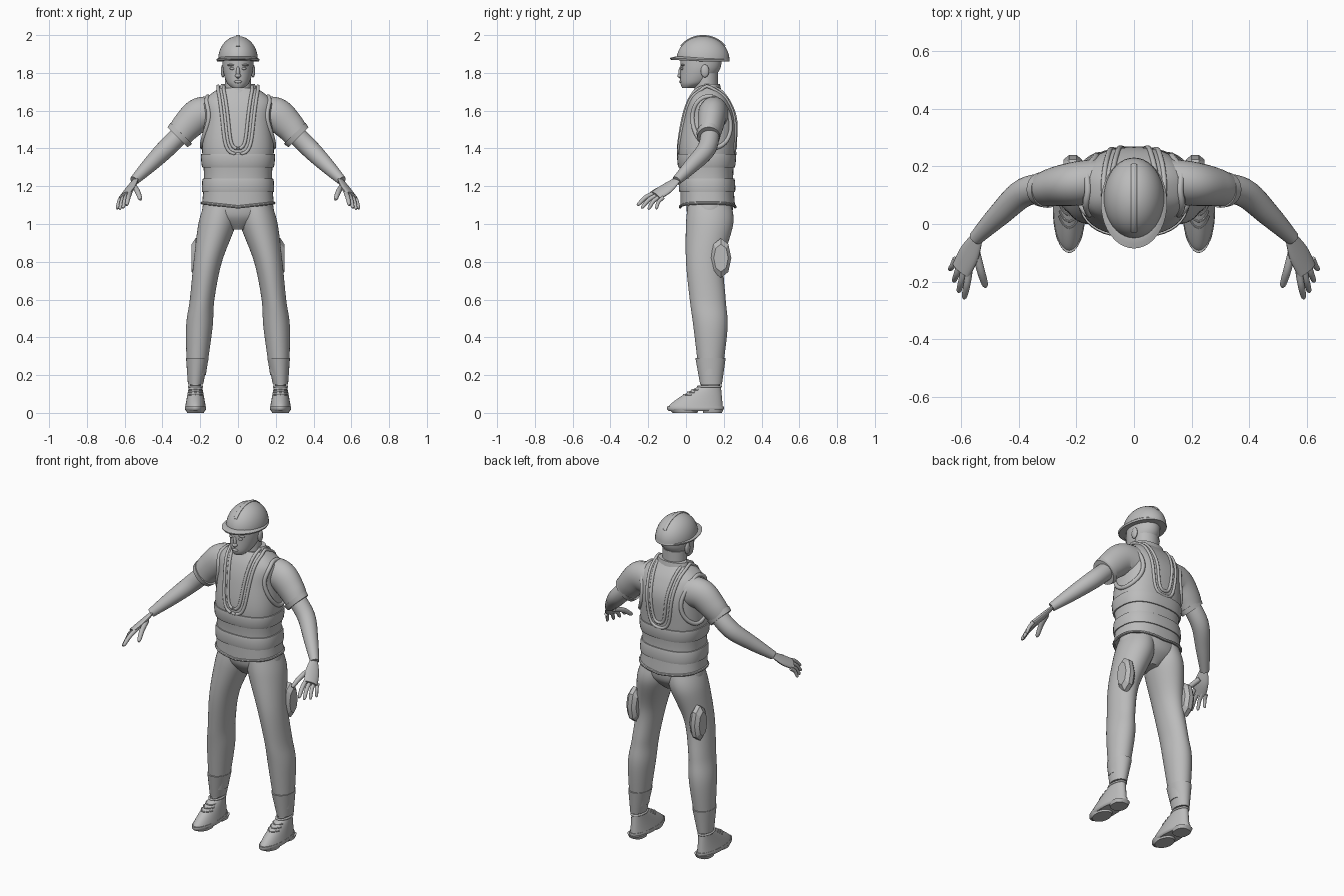
import bpy, bmesh, math
from mathutils import Vector

if "Cube" in bpy.data.objects:
    bpy.data.objects.remove(bpy.data.objects["Cube"])

grey = bpy.data.materials.new("plain grey")
grey.use_nodes = True
grey.diffuse_color = (.5, .5, .5, 1)
grey.node_tree.nodes["Principled BSDF"].inputs["Base Color"].default_value = grey.diffuse_color


def smooth_rows(rows, steps=8):
    """Catmull-Rom interpolation through rows of numbers."""
    result = []
    last = len(rows) - 1
    for i in range(last):
        before, start, end, after = rows[max(i - 1, 0)], rows[i], rows[i + 1], rows[min(i + 2, last)]
        for step in range(steps):
            t = step / steps
            result.append([b + t / 2 * (c - a + t * (2 * a - 5 * b + 4 * c - d + t * (3 * (b - c) + d - a)))
                           for a, b, c, d in zip(before, start, end, after)])
    return result + [list(rows[-1])]


def loft(name, rings, mirror=False, closed=False, sharp=40):
    """Skin a list of point rings into one smooth part."""
    bm = bmesh.new()
    loops = [[bm.verts.new(point) for point in ring] for ring in rings]
    pairs = list(zip(loops, loops[1:] + loops[:1]))
    for lower, upper in pairs if closed else pairs[:-1]:
        for i in range(len(lower)):
            bm.faces.new((lower[i - 1], lower[i], upper[i], upper[i - 1]))
    if not closed:
        bm.faces.new(loops[0])
        bm.faces.new(loops[-1])
    bmesh.ops.recalc_face_normals(bm, faces=bm.faces)
    mesh = bpy.data.meshes.new(name)
    bm.to_mesh(mesh)
    bm.free()
    mesh.shade_smooth()
    mesh.set_sharp_from_angle(angle=math.radians(sharp))
    mesh.materials.append(grey)
    part = bpy.data.objects.new(name, mesh)
    bpy.context.collection.objects.link(part)
    if mirror:
        part.modifiers.new("mirror", "MIRROR").use_mirror_merge = False
    return part


def circle(count):
    return [(math.cos(math.tau * i / count), math.sin(math.tau * i / count)) for i in range(count)]


def flat_ring(z, half, front, back, x=0, power=2.0):
    """Horizontal superellipse between a front and a back depth."""
    def bend(value):
        return math.copysign(abs(value) ** (2 / power), value)
    return [Vector((x + half * bend(c), (front + back) / 2 + (back - front) / 2 * bend(s), z))
            for c, s in circle(40)]


def stack(name, rows, steps=8, power=2.0, mirror=False):
    return loft(name, [flat_ring(*row, power=power) for row in smooth_rows(rows, steps)], mirror)


def sweep(name, rows, side, flat=1, steps=6, sides=20, mirror=True, closed=False):
    """Tube through rows of x, y, z, radius; flat thins it across the side direction."""
    rows = smooth_rows(rows, steps)
    points = [Vector(row[:3]) for row in rows]
    last = len(points) - 1
    rings = []
    for i, point in enumerate(points):
        ahead = points[0 if closed and i == last else min(i + 1, last)]
        behind = points[i - 1 if closed else max(i - 1, 0)]
        along = (ahead - behind).normalized()
        wide = Vector(side) - along * along.dot(Vector(side))
        wide = (wide if wide.length > .1 else along.orthogonal()).normalized()
        thin = along.cross(wide) * flat
        rings.append([point + rows[i][3] * (wide * c + thin * s) for c, s in circle(sides)])
    return loft(name, rings, mirror, closed)


def blob(name, centre, size, mirror=False, half=False):
    """Ellipsoid, or only its upper half."""
    (x, y, z), (wide, deep, high) = centre, size
    rings = []
    for i in range(0 if half else -11, 12):
        angle = math.pi / 2 * i / 12
        reach = math.cos(angle)
        rings.append(flat_ring(z + high * math.sin(angle), wide * reach, y - deep * reach, y + deep * reach, x))
    return loft(name, rings, mirror)


# Vest torso: height, half width, front, back
BOXY = 2.5
SIDEWAYS, UPWARD = (1, 0, 0), (0, 0, 1)
vest = smooth_rows([(1.09, .19, -.03, .26), (1.25, .18, -.03, .25), (1.4, .19, -.04, .26),
                    (1.55, .18, -.02, .265), (1.65, .18, .01, .23), (1.72, .1, .05, .18)])


def vest_at(z):
    for lower, upper in zip(vest, vest[1:]):
        if z <= upper[0]:
            t = (z - lower[0]) / (upper[0] - lower[0])
            return [a + (b - a) * t for a, b in zip(lower, upper)]
    return vest[-1]


def bulge(offset, radius):
    return (1 - min(1, abs(offset / radius)) ** BOXY) ** (1 / BOXY)


def vest_depth(x, z, facing):
    half, front, back = vest_at(z)[1:]
    return (front + back) / 2 + facing * (back - front) / 2 * bulge(x, half)


def vest_side(y, z):
    half, front, back = vest_at(z)[1:]
    return half * bulge(y - (front + back) / 2, (back - front) / 2)


# The hem rises at the hips
body = loft("vest", [flat_ring(*row, power=BOXY) for row in vest])
for vertex in body.data.vertices:
    vertex.co.z += abs(vertex.co.x) * max(0, 1.2 - vertex.co.z)
hem = flat_ring(*vest[0], power=BOXY)
sweep("vest_hem", [(p.x, p.y, p.z + .11 * abs(p.x), .008) for p in hem],
      UPWARD, steps=1, sides=8, mirror=False, closed=True)

# Raised bands around the waist
for name, low in (("lower_band", 1.17), ("upper_band", 1.3)):
    rings = []
    for share, grow in ((0, -.01), (0, .006), (.2, .009), (.8, .009), (1, .006), (1, -.01)):
        z, half, front, back = vest_at(low + .07 * share)
        rings.append(flat_ring(z, half + grow, front - grow, back + grow, power=BOXY))
    loft(name, rings, closed=True)

# Looped piping running over both shoulders, front and back
for name, spread, low in (("outer_piping", .075, 1.37), ("inner_piping", .045, 1.4)):
    def strap(facing):
        path = []
        for i in range(25):
            t = i / 24
            x = spread * (1 - (1 - t) ** 4) + .03 * t ** 4
            z = low + (1.71 - low) * t * t
            path.append((x, vest_depth(x, z, facing), z, .009))
        return path
    over = (spread + .03, .11, 1.73, .009)
    sweep(name, strap(-1) + [over] + strap(1)[::-1], SIDEWAYS, steps=2, sides=10)

# Armhole piping wrapped on the sides of the vest
armhole = []
for c, s in circle(40):
    y, z = .135 + .1 * c - .015 * s, 1.54 + .135 * s
    armhole.append((vest_side(y, z), y, z, .012))
sweep("armhole_piping", armhole, SIDEWAYS, steps=1, sides=10, closed=True)

# Collars, neck and head
stack("shirt_collar", [(1.66, .09, .02, .18), (1.71, .07, .04, .17)])
stack("vest_collar", [(1.69, .11, .06, .19), (1.74, .09, .08, .18)])
stack("neck", [(1.62, .07, .04, .17), (1.8, .07, .05, .17)])
stack("head", [(1.72, .03, -.02, .04), (1.75, .06, -.03, .12), (1.82, .08, -.03, .18), (1.9, .08, -.03, .19)])
blob("nose", (0, -.03, 1.785), (.016, .016, .012))
blob("nose_bridge", (0, -.027, 1.8), (.01, .013, .035))
blob("lips", (0, -.028, 1.753), (.02, .008, .008))
blob("eye", (.03, -.02, 1.823), (.014, .009, .007), mirror=True)
blob("brow", (.034, -.017, 1.841), (.024, .011, .006), mirror=True)
blob("ear", (.08, .1, 1.81), (.011, .022, .034), mirror=True)

# Hard hat: dome, brim and crest
blob("helmet_dome", (0, .09, 1.87), (.105, .14, .125), half=True)
brim = stack("helmet_brim", [(1.86, .11, -.08, .23), (1.87, .115, -.085, .23), (1.88, .1, -.05, .22)], steps=2)
for vertex in brim.data.vertices:
    vertex.co.z += .05 * max(0, .1 - vertex.co.y)
crest = []
for i in range(25):
    angle = math.radians(34 + 112 * i / 24)
    crest.append((0, .09 - .14 * math.cos(angle), 1.87 + .125 * math.sin(angle), .011))
sweep("helmet_crest", crest, SIDEWAYS, flat=.5, steps=1, mirror=False)

# Arms with short sleeves
slope = (1, 0, 1)
sweep("sleeve", [(.12, .15, 1.58, .09), (.2, .14, 1.58, .09), (.27, .13, 1.52, .08), (.31, .12, 1.47, .07)],
      slope, flat=.85, sides=32)
sweep("sleeve_cuff", [(.3, .12, 1.48, .08), (.32, .12, 1.46, .075)], slope, flat=.8, sides=32)
sweep("forearm", [(.28, .13, 1.5, .05), (.38, .11, 1.4, .05), (.47, .03, 1.31, .04), (.55, -.05, 1.23, .025)],
      slope, sides=24)

# Hands: palm, four fingers spread by a rule, thumb
across = (-.5, -.4, .3)
sweep("palm", [(.54, -.04, 1.24, .02), (.57, -.1, 1.19, .04), (.6, -.16, 1.15, .04)], across, flat=.4)


def finger(name, base, tip, radius):
    middle = base.lerp(tip, .5) + Vector((0, -.005, .008))
    sweep(name, [(*base, radius), (*middle, radius), (*base.lerp(tip, .9), radius * .8), (*tip, radius * .3)],
          across)


for i, name in enumerate(("index_finger", "middle_finger", "ring_finger", "little_finger")):
    t = i / 3
    base = Vector((.57, -.15, 1.17)).lerp(Vector((.62, -.12, 1.14)), t)
    tip = Vector((.59, -.26, 1.1)).lerp(Vector((.64, -.16, 1.08)), t)
    finger(name, base, tip + (tip - base) * .15 * math.sin(math.pi * t), .012 - .002 * t)
finger("thumb", Vector((.55, -.09, 1.2)), Vector((.515, -.22, 1.13)), .014)

# Trousers: height, half width, front, back, centre
stack("trouser_seat", [(1.13, .18, 0, .25), (1.04, .18, .01, .24), (.97, .05, .06, .18)])
stack("trouser_leg", [(1.1, .09, .01, .24, .09), (1, .1, 0, .25, .11), (.8, .075, 0, .2, .16),
                      (.6, .065, .02, .21, .19), (.45, .07, .04, .22, .205), (.2, .05, .07, .19, .22)], mirror=True)
stack("trouser_cuff", [(.29, .06, .05, .21, .215), (.15, .04, .075, .19, .225)], mirror=True)

# Thigh pouches, chamfered all round
rings = [[Vector((x, .185 + .055 * scale * c, .82 + .105 * scale * s)) for c, s in circle(8)]
         for x, scale in ((.18, .7), (.2, 1), (.225, 1), (.245, .7))]
loft("thigh_pouch", rings, mirror=True, sharp=25)

# Shoes: sole, heel, tapering upper, laces and sock
FOOT = .225
stack("shoe_sole", [(.01, .05, -.09, .19, FOOT), (.02, .057, -.1, .2, FOOT), (.035, .055, -.1, .2, FOOT)],
      steps=2, mirror=True)
stack("shoe_heel", [(0, .045, .09, .19, FOOT), (.02, .05, .09, .2, FOOT)], power=BOXY, mirror=True)
stack("shoe_tread", [(0, .045, -.07, .06, FOOT), (.02, .05, -.09, .07, FOOT)], mirror=True)


def shoe_ring(t):
    return flat_ring(.03 + .11 * t, .055 - .02 * t, -.095 + .16 * t ** 1.3, .195 - .01 * t, FOOT)


loft("shoe_upper", [shoe_ring(i / 12) for i in range(13)], mirror=True)
for t in (.6, .72, .84):
    sweep("shoe_lace", [(*point, .004) for point in shoe_ring(t)[24:37]], UPWARD, steps=1, sides=8)
sweep("shoe_collar", [(*point, .006) for point in shoe_ring(1)], UPWARD, steps=1, sides=10, closed=True)
stack("sock", [(.12, .03, .08, .18, FOOT), (.17, .03, .08, .18, FOOT)], mirror=True)
